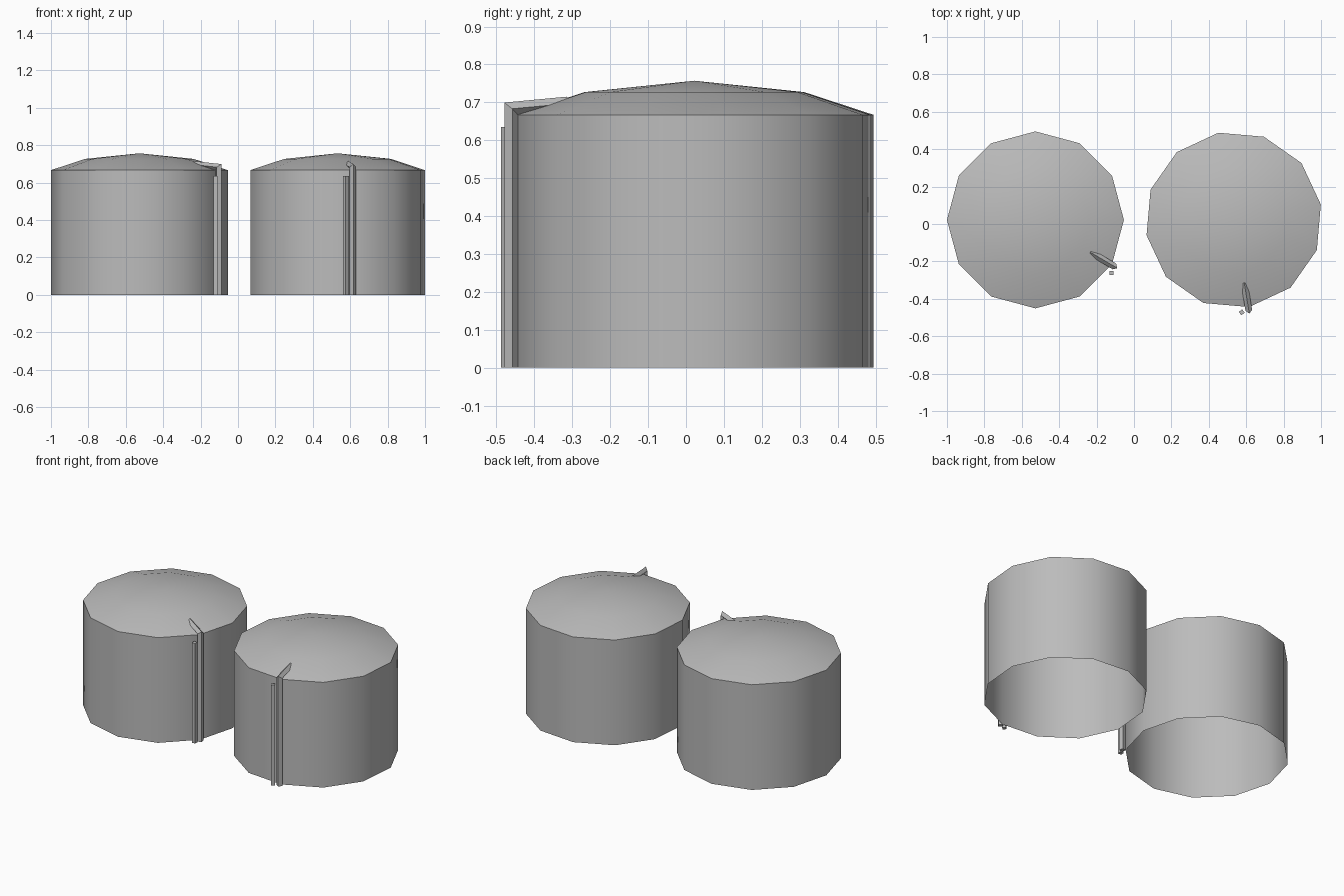
import bpy, bmesh, math
from mathutils import Vector

cube = bpy.data.objects.get("Cube")
if cube:
    bpy.data.objects.remove(cube, do_unlink=True)

SIDES = 12
RADIUS = 0.473
EAVE = 0.667

metal = bpy.data.materials.new("light_grey_metal")
metal.use_nodes = True
grey = (0.5, 0.5, 0.5, 1)
metal.diffuse_color = grey
metal.node_tree.nodes["Principled BSDF"].inputs["Base Color"].default_value = grey


def add_object(name, bm, centre):
    bmesh.ops.recalc_face_normals(bm, faces=bm.faces)
    mesh = bpy.data.meshes.new(name)
    bm.to_mesh(mesh)
    bm.free()
    mesh.materials.append(metal)
    obj = bpy.data.objects.new(name, mesh)
    obj.location = centre
    bpy.context.collection.objects.link(obj)
    return obj


def smooth(obj):
    bpy.ops.object.select_all(action="DESELECT")
    obj.select_set(True)
    bpy.context.view_layer.objects.active = obj
    bpy.ops.object.shade_smooth_by_angle(angle=math.radians(40))


def polar(r, angle, z):
    return Vector((r * math.cos(angle), r * math.sin(angle), z))


def tank_shell(name, centre, turn):
    # open-bottomed wall with a two-slope domed roof
    bm = bmesh.new()
    rings = []
    for r, z in [(RADIUS, 0), (RADIUS, EAVE), (0.29, 0.727)]:
        rings.append([bm.verts.new(polar(r, turn + math.tau * i / SIDES, z))
                      for i in range(SIDES)])
    apex = bm.verts.new((0, 0, 0.757))
    for i in range(SIDES):
        j = (i + 1) % SIDES
        for low, high in zip(rings, rings[1:]):
            bm.faces.new((low[i], low[j], high[j], high[i]))
        bm.faces.new((rings[-1][i], rings[-1][j], apex))
    obj = add_object(name, bm, centre)
    # outward normals on an open shell
    if obj.data.polygons[0].normal.dot(obj.data.polygons[0].center) < 0:
        obj.data.flip_normals()
    smooth(obj)


def square_pipe(name, centre, path, half, side, twist):
    # square section swept along a path, mitred at the bends
    bm = bmesh.new()
    dirs = [(b - a).normalized() for a, b in zip(path, path[1:])]
    rings = []
    for k, p in enumerate(path):
        before = dirs[max(k - 1, 0)]
        after = dirs[min(k, len(dirs) - 1)]
        cut = (before + after).normalized()
        up = before.cross(side)
        ring = []
        for c in range(4):
            a = twist + c * math.pi / 2
            off = (side * math.cos(a) + up * math.sin(a)) * half
            off -= before * (off.dot(cut) / before.dot(cut))
            ring.append(bm.verts.new(p + off))
        rings.append(ring)
    for low, high in zip(rings, rings[1:]):
        for c in range(4):
            d = (c + 1) % 4
            bm.faces.new((low[c], low[d], high[d], high[c]))
    bm.faces.new(rings[0])
    bm.faces.new(rings[-1])
    add_object(name, bm, centre)


def build_tank(prefix, centre, turn):
    tank_shell(prefix + "_tank", centre, turn)
    # riser pipe on a wall corner, bending inward onto the roof
    a = turn - math.radians(30.5)
    side = Vector((-math.sin(a), math.cos(a), 0))
    path = [polar(0.49, a, 0), polar(0.49, a, 0.683), polar(0.34, a, 0.697)]
    square_pipe(prefix + "_riser_pipe", centre, path, 0.018, side, 0)
    # shorter conduit standing beside the riser
    b = turn - math.radians(35)
    path = [polar(0.496, b, 0), polar(0.496, b, 0.635)]
    square_pipe(prefix + "_conduit", centre, path, 0.016,
                Vector((math.cos(turn), math.sin(turn), 0)), math.pi / 4)


build_tank("right", (-0.527, 0.022, 0), 0)
build_tank("left", (0.533, 0.022, 0), math.radians(-50))
